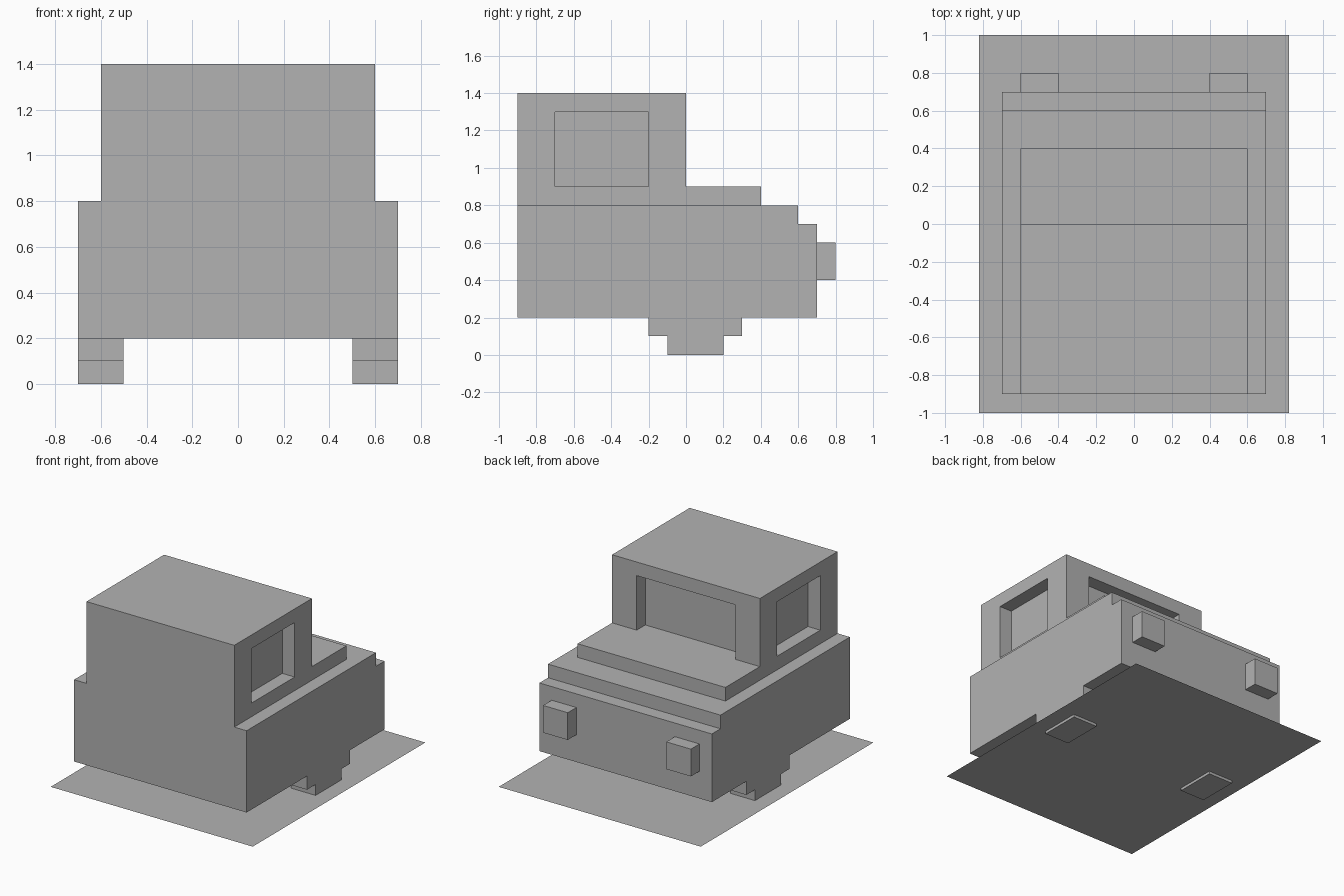
import bpy
import bmesh
from mathutils import Vector

if "Cube" in bpy.data.objects:
    bpy.data.objects.remove(bpy.data.objects["Cube"], do_unlink=True)

grey = bpy.data.materials.new("plain_grey")
grey.use_nodes = True
colour = (0.448, 0.448, 0.448, 1)
grey.diffuse_color = colour
grey.node_tree.nodes["Principled BSDF"].inputs["Base Color"].default_value = colour


def finish(name, bm):
    bmesh.ops.recalc_face_normals(bm, faces=bm.faces)
    mesh = bpy.data.meshes.new(name)
    bm.to_mesh(mesh)
    bm.free()
    mesh.materials.append(grey)
    obj = bpy.data.objects.new(name, mesh)
    bpy.context.collection.objects.link(obj)
    return obj


def box(name, x, y, z):
    """Box from (min, max) ranges on each axis."""
    bm = bmesh.new()
    bmesh.ops.create_cube(bm, size=1)
    for v in bm.verts:
        v.co = Vector([(a + b) / 2 + c * (b - a) for c, (a, b) in zip(v.co, (x, y, z))])
    return finish(name, bm)


def extrude_profile(name, profile, x0, x1):
    """Side profile of (y, z) points swept along x."""
    bm = bmesh.new()
    face = bm.faces.new([bm.verts.new((x0, y, z)) for y, z in profile])
    swept = bmesh.ops.extrude_face_region(bm, geom=[face])["geom"]
    verts = [g for g in swept if isinstance(g, bmesh.types.BMVert)]
    bmesh.ops.translate(bm, verts=verts, vec=(x1 - x0, 0, 0))
    return finish(name, bm)


# Thin ground sheet, just above the wheel bottoms
bm = bmesh.new()
bmesh.ops.create_grid(bm, x_segments=1, y_segments=1, size=1)
bmesh.ops.scale(bm, verts=bm.verts, vec=(0.82, 1, 1))
bmesh.ops.translate(bm, verts=bm.verts, vec=(0, 0, 0.02))
finish("base_sheet", bm)

# Lower body with a stepped nose, and the raised hood
extrude_profile("body", [(-0.9, 0.2), (0.7, 0.2), (0.7, 0.7), (0.6, 0.7),
                         (0.6, 0.8), (-0.9, 0.8)], -0.7, 0.7)
box("hood", (-0.6, 0.6), (0, 0.4), (0.8, 0.9))

# Cab with recessed windows
cab = box("cab", (-0.6, 0.6), (-0.9, 0), (0.8, 1.4))
window_z = (0.9, 1.3)
cutters = [box("windshield_cutter", (-0.4, 0.4), (-0.1, 0.1), window_z)]
for side, x in (("left", (0.5, 0.7)), ("right", (-0.7, -0.5))):
    cutters.append(box(side + "_window_cutter", x, (-0.7, -0.2), window_z))
for cutter in cutters:
    cutter.hide_render = True
    mod = cab.modifiers.new("window", "BOOLEAN")
    mod.operation = "DIFFERENCE"
    mod.solver = "EXACT"
    mod.object = cutter
    bpy.context.view_layer.objects.active = cab
    bpy.ops.object.modifier_apply(modifier=mod.name)
    bpy.data.objects.remove(cutter, do_unlink=True)

# Blocky wheels and lamps on both sides
wheel = [(-0.1, 0), (0.2, 0), (0.2, 0.1), (0.3, 0.1),
         (0.3, 0.2), (-0.2, 0.2), (-0.2, 0.1), (-0.1, 0.1)]
for side, s in (("left", 1), ("right", -1)):
    extrude_profile(side + "_wheel", wheel, 0.5 * s, 0.7 * s)
    box(side + "_lamp", sorted((0.4 * s, 0.6 * s)), (0.7, 0.8), (0.4, 0.6))
